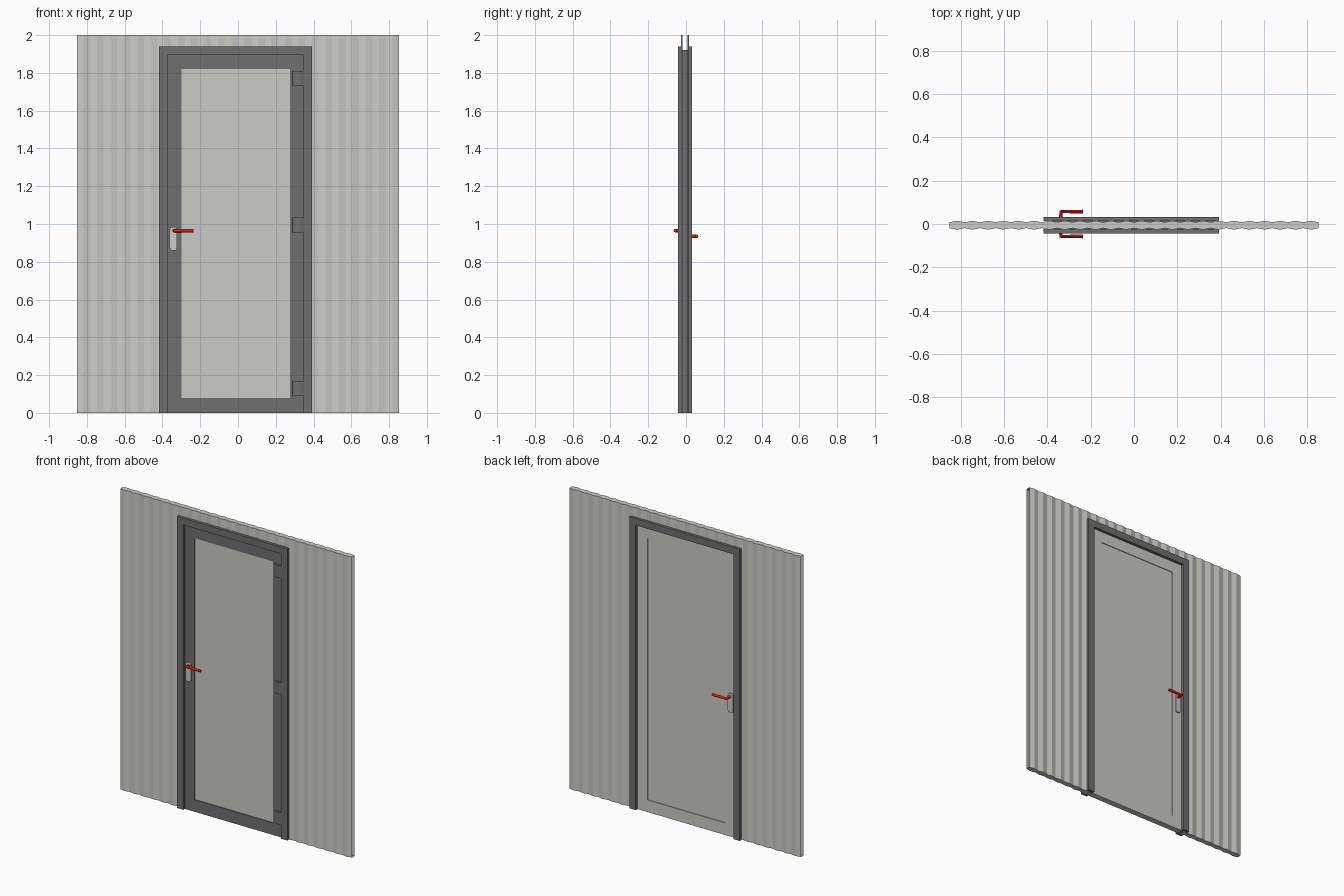
import bpy, bmesh, math

if "Cube" in bpy.data.objects:
    bpy.data.objects.remove(bpy.data.objects["Cube"])

def material(name, c):
    m = bpy.data.materials.new(name)
    m.diffuse_color = (*c, 1)
    m.use_nodes = True
    m.node_tree.nodes["Principled BSDF"].inputs["Base Color"].default_value = m.diffuse_color
    return m

RED = material("red", (0.8, 0.01, 0.01))
DARK = material("dark_grey", (0.16, 0.16, 0.16))
LIGHT = material("light_grey", (0.6, 0.6, 0.57))

def finish(name, bm, mat, recalc=True):
    if recalc:
        bmesh.ops.recalc_face_normals(bm, faces=bm.faces)
    me = bpy.data.meshes.new(name)
    bm.to_mesh(me)
    bm.free()
    ob = bpy.data.objects.new(name, me)
    bpy.context.collection.objects.link(ob)
    me.materials.append(mat)
    return ob

def add_prism(bm, pts, y0, y1):
    """Extrude an xz outline from y0 to y1."""
    f = bm.faces.new([bm.verts.new((x, y0, z)) for x, z in pts])
    r = bmesh.ops.extrude_face_region(bm, geom=[f])
    for v in r["geom"]:
        if isinstance(v, bmesh.types.BMVert):
            v.co.y = y1

def prism(name, pts, y0, y1, mat):
    bm = bmesh.new()
    add_prism(bm, pts, y0, y1)
    return finish(name, bm, mat)

def rect(x0, x1, z0, z1):
    return [(x0, z0), (x1, z0), (x1, z1), (x0, z1)]

def arch(x0, x1, z1, w):
    """Door-frame outline: two jambs and a head of width w."""
    return [(x0, 0), (x0 + w, 0), (x0 + w, z1 - w), (x1 - w, z1 - w),
            (x1 - w, 0), (x1, 0), (x1, z1), (x0, z1)]

# corrugated wall: two zigzag skins with top and bottom caps, open ends
STEP = 1.706 / 48
def wall(name, i0, i1, z0, z1):
    bm = bmesh.new()
    cols = []
    for i in range(i0, i1 + 1):
        x = -0.853 + i * STEP
        d = 0.007 * (i % 2)
        cols.append([bm.verts.new((x, y, z)) for y, z in
                     ((-0.019 - d, z0), (-0.019 - d, z1), (0.008 + d, z1), (0.008 + d, z0))])
    for a, b in zip(cols, cols[1:]):
        for k in range(4):
            bm.faces.new((a[k], b[k], b[(k + 1) % 4], a[(k + 1) % 4]))
    return finish(name, bm, LIGHT)

wall("wall_left", 0, 13, 0, 2)
wall("wall_over_door", 13, 34, 1.91, 2)
wall("wall_right", 34, 48, 0, 2)

# door frame: front and back trims joined by a lining
prism("frame_front", arch(-0.418, 0.393, 1.94, 0.045), -0.043, -0.023, DARK)
prism("frame_back", arch(-0.418, 0.393, 1.94, 0.045), 0.014, 0.032, DARK)
prism("frame_lining", arch(-0.398, 0.373, 1.92, 0.025), -0.023, 0.014, DARK)

# door leaf: core panel with a raised border on each side
X0, X1, ZT = -0.373, 0.348, 1.895
prism("door_panel", rect(X0, X1, 0, ZT), -0.022, 0.008, LIGHT)

def border(name, y0, y1, mat):
    bm = bmesh.new()
    o, n = rect(X0, X1, 0, ZT), rect(-0.30, 0.275, 0.08, 1.82)
    rings = [[bm.verts.new((x, y, z)) for x, z in p] for p, y in
             ((o, y0), (n, y0), (n, y1), (o, y1))]
    for k in range(4):
        a, b = rings[k], rings[(k + 1) % 4]
        for j in range(4):
            bm.faces.new((a[j], a[(j + 1) % 4], b[(j + 1) % 4], b[j]))
    return finish(name, bm, mat)

border("door_border_front", -0.027, -0.022, DARK)
border("door_border_back", 0.008, 0.013, LIGHT)

# rounded hinges
for n, z in enumerate((0.13, 0.995, 1.77)):
    bm = bmesh.new()
    pts = [(0.322 + 0.033 * math.cos(a), -0.027 - 0.015 * math.sin(a))
           for a in (math.pi * k / 12 for k in range(13))]
    f = bm.faces.new([bm.verts.new((x, y, z - 0.04)) for x, y in pts])
    r = bmesh.ops.extrude_face_region(bm, geom=[f])
    bmesh.ops.translate(bm, vec=(0, 0, 0.08),
                        verts=[v for v in r["geom"] if isinstance(v, bmesh.types.BMVert)])
    ob = finish(f"hinge_{n + 1}", bm, DARK)
    bpy.ops.object.select_all(action='DESELECT')
    ob.select_set(True)
    bpy.context.view_layer.objects.active = ob
    bpy.ops.object.shade_smooth_by_angle(angle=math.radians(35))

# handles: rounded backplate and bent red lever on each side
def handle(side, s, y_leaf, z):
    cx, r = -0.342, 0.014
    pts = []
    for q, (px, pz) in enumerate(((1, 0.02), (-1, 0.02), (-1, -0.105), (1, -0.105))):
        ox, oz = cx + px * 0.0195, z + pz
        sx, sz = -px, (-1 if q < 2 else 1)
        for k in range(5):
            a = math.pi / 2 * (q + k / 4)
            pts.append((ox + sx * r + r * math.cos(a), oz + sz * r + r * math.sin(a)))
    prism(f"backplate_{side}", pts, y_leaf, y_leaf + s * 0.009, LIGHT)

    cu = bpy.data.curves.new(f"lever_{side}", 'CURVE')
    cu.dimensions = '3D'
    cu.bevel_depth = 0.009
    cu.bevel_resolution = 2
    cu.use_fill_caps = True
    sp = cu.splines.new('POLY')
    sp.points.add(2)
    for p, co in zip(sp.points, ((-0.338, y_leaf, z), (-0.338, s * 0.057, z), (-0.235, s * 0.057, z))):
        p.co = (*co, 1)
    cu.materials.append(RED)
    ob = bpy.data.objects.new(f"lever_{side}", cu)
    bpy.context.collection.objects.link(ob)
    bpy.ops.object.select_all(action='DESELECT')
    ob.select_set(True)
    bpy.context.view_layer.objects.active = ob
    bpy.ops.object.convert(target='MESH')
    bpy.ops.object.shade_smooth_by_angle(angle=math.radians(50))

handle("front", -1, -0.027, 0.965)
handle("back", 1, 0.013, 0.935)
